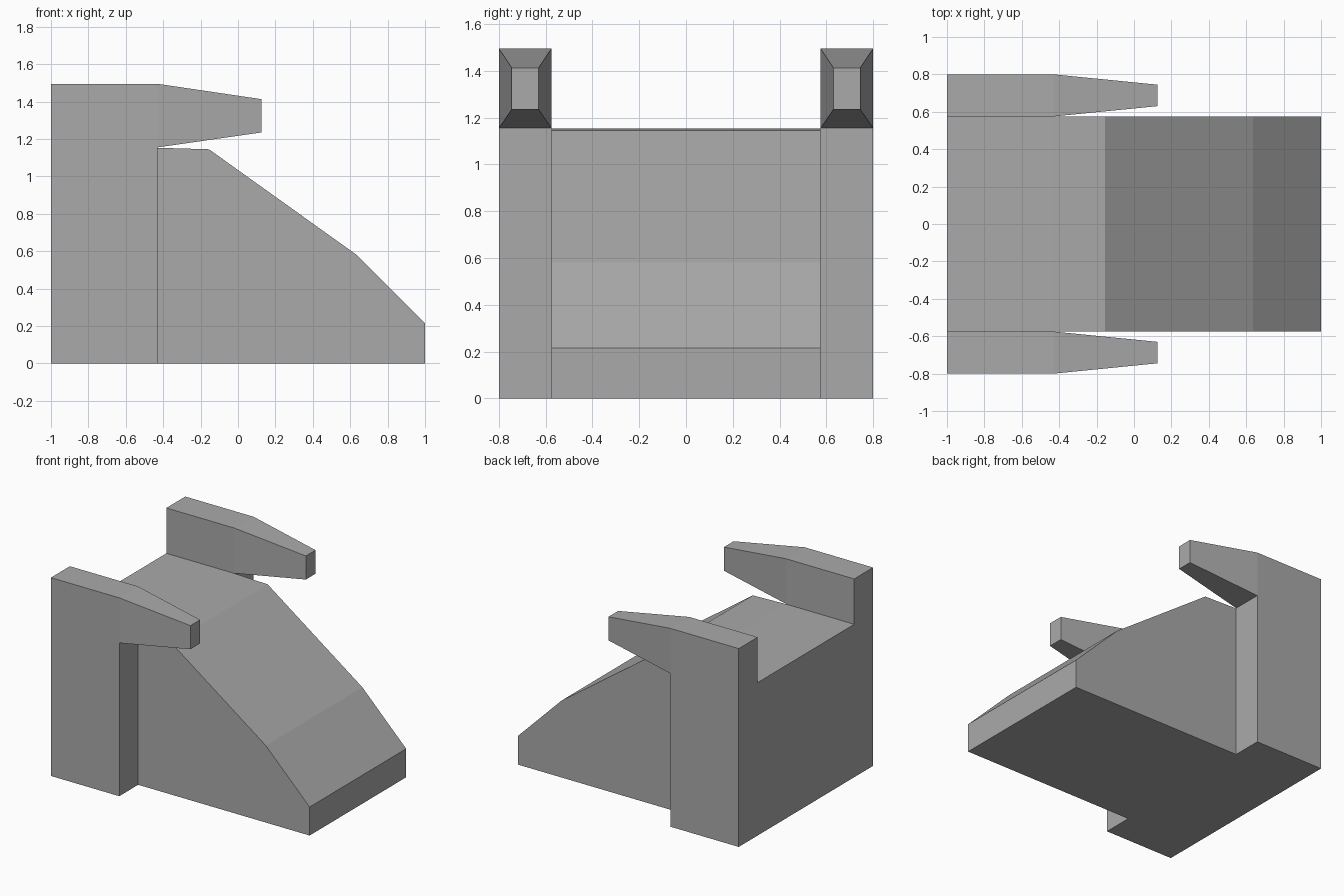
import bpy
import bmesh

cube = bpy.data.objects.get("Cube")
if cube:
    bpy.data.objects.remove(cube, do_unlink=True)

# Single plain grey
GREY = (0.4, 0.4, 0.4, 1)
grey = bpy.data.materials.new("plain grey")
grey.use_nodes = True
grey.diffuse_color = GREY
grey.node_tree.nodes["Principled BSDF"].inputs["Base Color"].default_value = GREY


def add_object(name, bm):
    bmesh.ops.recalc_face_normals(bm, faces=bm.faces)
    mesh = bpy.data.meshes.new(name)
    bm.to_mesh(mesh)
    bm.free()
    mesh.materials.append(grey)
    obj = bpy.data.objects.new(name, mesh)
    bpy.context.collection.objects.link(obj)
    return obj


def loft(name, rings):
    """Skin matching rings of points and cap both ends."""
    bm = bmesh.new()
    rows = [[bm.verts.new(p) for p in ring] for ring in rings]
    for a, b in zip(rows, rows[1:]):
        for i in range(len(a)):
            j = (i + 1) % len(a)
            bm.faces.new((a[i], a[j], b[j], b[i]))
    bm.faces.new(rows[0])
    bm.faces.new(rows[-1])
    return add_object(name, bm)


def section(x, y0, y1, z0, z1):
    return [(x, y0, z0), (x, y1, z0), (x, y1, z1), (x, y0, z1)]


BACK, FRONT = -1.0, -0.43      # post depth along x
INNER, OUTER = 0.575, 0.8      # post width along y
ARM_BASE, TOP = 1.155, 1.495

# Sloped centre block, extruded across y
profile = [(BACK, 0), (1, 0), (1, 0.215), (0.635, 0.58),
           (-0.155, 1.145), (FRONT, 1.153), (BACK, 1.153)]
loft("sloped_body", [[(x, y, z) for x, z in profile] for y in (-INNER, INNER)])

# Side posts, each with a tapered arm pointing along +x
for side, label in ((-1, "front"), (1, "back")):
    y0, y1 = side * INNER, side * OUTER
    bm = bmesh.new()
    low, mid, tip = (
        [bm.verts.new(p) for p in ring] for ring in (
            section(BACK, y0, y1, 0, TOP),
            section(FRONT, y0, y1, ARM_BASE, TOP),
            section(0.125, side * 0.63, side * 0.745, 1.235, 1.413)))
    foot = [bm.verts.new((FRONT, y, 0)) for y in (y0, y1)]
    # Post walls
    bm.faces.new(low)
    bm.faces.new((low[0], low[1], foot[1], foot[0]))
    bm.faces.new((foot[0], foot[1], mid[1], mid[0]))
    bm.faces.new((low[2], low[3], mid[3], mid[2]))
    bm.faces.new((low[0], foot[0], mid[0], mid[3], low[3]))
    bm.faces.new((low[1], foot[1], mid[1], mid[2], low[2]))
    # Arm walls and tip
    for i in range(4):
        j = (i + 1) % 4
        bm.faces.new((mid[i], mid[j], tip[j], tip[i]))
    bm.faces.new(tip)
    add_object(label + "_post_with_arm", bm)
